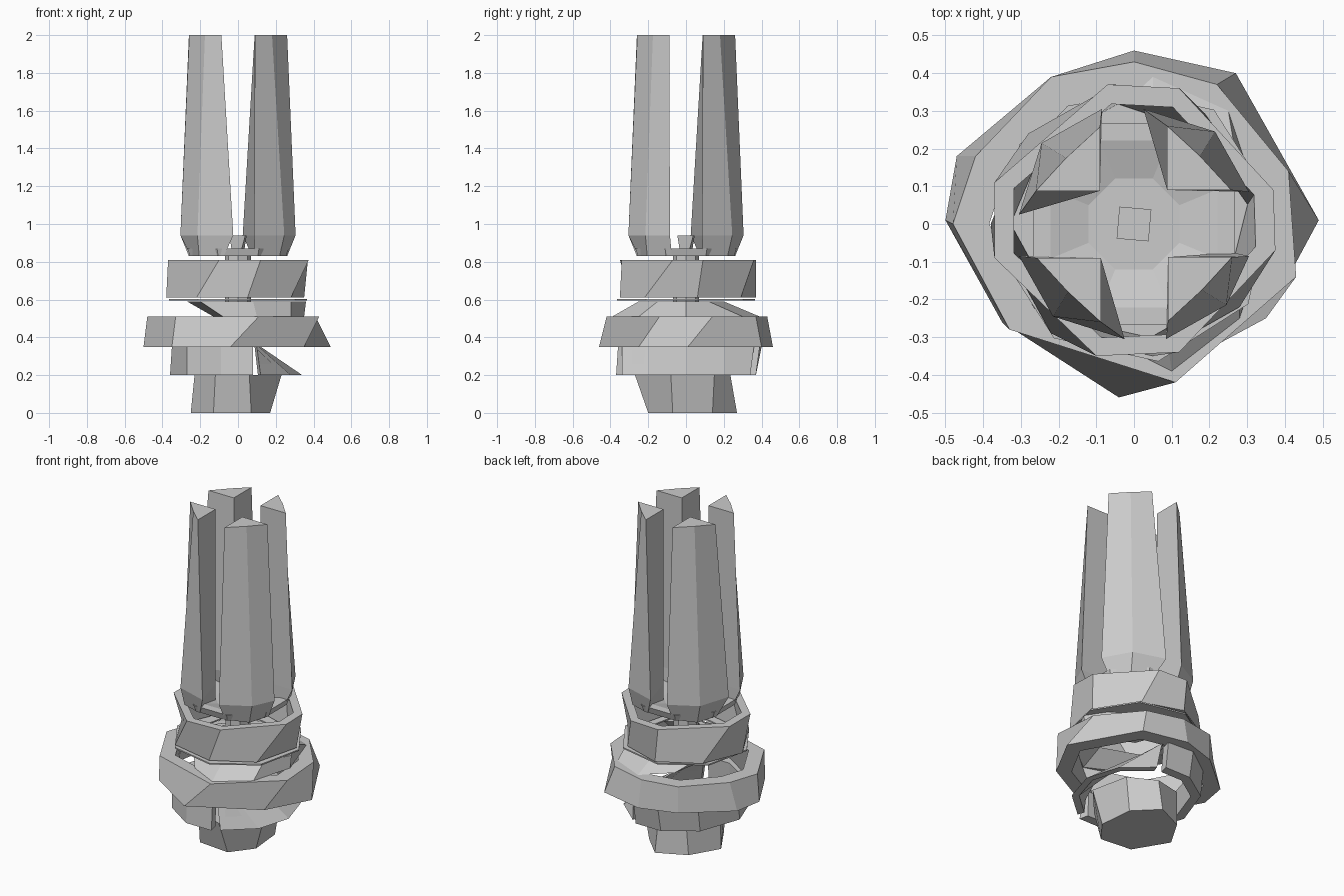
import bpy, bmesh
from math import cos, sin, radians, pi

if "Cube" in bpy.data.objects:
    bpy.data.objects.remove(bpy.data.objects["Cube"])


def circle(n, r, turn=0.0, cx=0.0, cy=0.0):
    return [(cx + r * cos(radians(turn) + 2 * pi * i / n),
             cy + r * sin(radians(turn) + 2 * pi * i / n)) for i in range(n)]


def scaled(pts, k):
    return [(x * k, y * k) for x, y in pts]


def loft(name, levels, caps=True, loop=False):
    """Skin a stack of (z, outline) levels; loop joins last to first."""
    bm = bmesh.new()
    rings = [[bm.verts.new((x, y, z)) for x, y in pts] for z, pts in levels]
    pairs = list(zip(rings, rings[1:]))
    if loop:
        pairs.append((rings[-1], rings[0]))
    for a, b in pairs:
        n = len(a)
        for i in range(n):
            j = (i + 1) % n
            bm.faces.new((a[i], a[j], b[j], b[i]))
    if caps and not loop:
        bm.faces.new(rings[0][::-1])
        bm.faces.new(rings[-1])
    bmesh.ops.recalc_face_normals(bm, faces=bm.faces)
    me = bpy.data.meshes.new(name)
    bm.to_mesh(me)
    bm.free()
    ob = bpy.data.objects.new(name, me)
    bpy.context.collection.objects.link(ob)
    return ob


def band(name, z0, low, z1, high, k):
    """Hollow ring between two outlines, inner wall scaled by k."""
    return loft(name, [(z0, low), (z1, high), (z1, scaled(high, k)),
                       (z0, scaled(low, k))], loop=True)


# Foot
loft("foot", [(0, [(.17, -.07), (.15, .14), (.02, .27), (-.15, .19),
                   (-.25, .02), (-.13, -.18), (.07, -.20)]),
              (.2, [(.23, -.08), (.18, .15), (.02, .235), (-.14, .2),
                    (-.23, .0), (-.12, -.21), (.06, -.27)])])

# Lower split collar: curved left shell, slanting right wedge
left_low = [(.08, -.37), (-.09, -.37), (-.27, -.25), (-.36, 0), (-.27, .25), (-.09, .37), (.08, .37)]
left_top = [(.08, -.36), (-.09, -.36), (-.27, -.25), (-.35, 0), (-.27, .27), (-.09, .40), (.08, .39)]
loft("lower_collar_left", [(.2, left_low + scaled(left_low[::-1], .85)),
                           (.35, left_top + scaled(left_top[::-1], .85))])
right_low = [(.12, -.34), (.28, -.2), (.34, 0), (.28, .2), (.12, .34)]
right_top = [(.1, -.34), (.11, -.2), (.12, 0), (.11, .2), (.1, .36)]
loft("lower_collar_right", [(.2, right_low + scaled(right_low[::-1], .88)),
                            (.35, right_top + scaled(right_top[::-1], .88))])

# Wide middle ring
band("middle_ring",
     .35, [(.49, .01), (.27, .40), (0, .46), (-.22, .39), (-.47, .18),
           (-.50, .01), (-.35, -.26), (-.04, -.46), (.35, -.25)],
     .51, [(.41, .14), (.22, .37), (0, .43), (-.22, .39), (-.42, .18),
           (-.48, .0), (-.33, -.28), (.11, -.42), (.43, -.14)], .80)

# Skewed collar and thin washer
band("skewed_collar",
     .51, [(.35, 0), (.25, .3), (.05, .39), (-.10, .25), (-.13, 0), (-.08, -.3), (.1, -.39), (.28, -.25)],
     .59, [(.36, 0), (.28, .12), (.05, .2), (-.2, .12), (-.27, 0), (-.2, -.15), (.08, -.25), (.28, -.15)], .85)
band("thin_washer", .594, circle(8, .37, 10), .602, circle(8, .37, 10), .72)

# Upper ring
band("upper_ring",
     .61, [(.35, .06), (.19, .29), (-.05, .37), (-.28, .24), (-.38, 0), (-.22, -.29), (.05, -.35), (.28, -.22)],
     .81, [(.37, .09), (.12, .36), (-.07, .37), (-.37, .11),
           (-.37, -.09), (-.10, -.35), (.12, -.34), (.375, -.07)], .86)

# Neck and centre pin
loft("neck", [(.59, circle(8, .07)), (.835, circle(8, .07))])
loft("centre_pin", [(.83, circle(4, .03, 20)), (.94, circle(4, .06, 40))])

# Cup holding the prongs
loft("cup", [(.83, circle(8, .275, 22.5)), (.87, circle(8, .29, 22.5)),
             (.87, circle(8, .24, 22.5)), (.84, circle(8, .13, 22.5))])

# Four tapering prongs, three flaring to one side at the root
for q, flare in enumerate((.025, .025, .025, .085)):
    c, s = cos(q * pi / 2), sin(q * pi / 2)
    spin = lambda pts: [(x * c - y * s, x * s + y * c) for x, y in pts]
    loft("prong_%d" % (q + 1), [
        (.83, spin([(.088, .09), (.25, .09), (.205, .22), (.075, .26)])),
        (.94, spin([(.088, .09), (.305, .085), (.215, .245), (flare, .305)])),
        (2.0, spin([(.088, .09), (.258, .09), (.175, .18), (.088, .26)]))])
